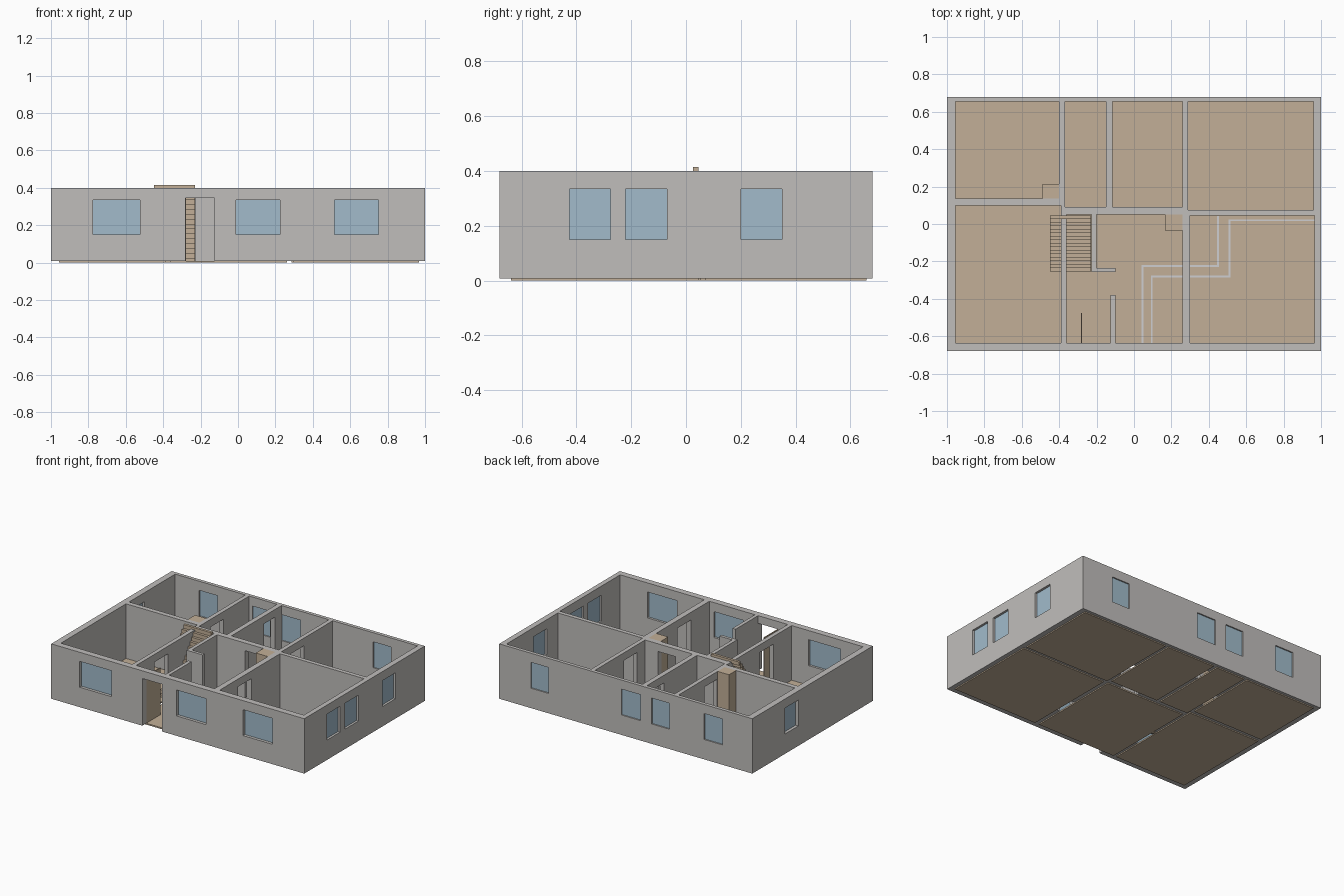
import bpy, bmesh

if "Cube" in bpy.data.objects:
    bpy.data.objects.remove(bpy.data.objects["Cube"])

def mat(name, rgb):
    m = bpy.data.materials.new(name)
    m.diffuse_color = (*rgb, 1)
    m.use_nodes = True
    m.node_tree.nodes["Principled BSDF"].inputs["Base Color"].default_value = m.diffuse_color
    return m

GREY = mat("wall_grey", (0.53, 0.515, 0.50))
TAN = mat("wood_tan", (0.54, 0.43, 0.31))
BLUE = mat("glass_blue", (0.36, 0.50, 0.60))
PALE = mat("pale_line", (0.62, 0.62, 0.64))

def boxes(name, items, material=None):
    """One object made of boxes given as (x0, x1, y0, y1, z0, z1)."""
    bm = bmesh.new()
    for x0, x1, y0, y1, z0, z1 in items:
        vs = bmesh.ops.create_cube(bm, size=1)["verts"]
        for v in vs:
            v.co = (x1 if v.co.x > 0 else x0,
                    y1 if v.co.y > 0 else y0,
                    z1 if v.co.z > 0 else z0)
    me = bpy.data.meshes.new(name)
    bm.to_mesh(me)
    bm.free()
    ob = bpy.data.objects.new(name, me)
    bpy.context.collection.objects.link(ob)
    if material:
        me.materials.append(material)
    return ob

def cut(target, cutter):
    cutter.hide_render = True
    m = target.modifiers.new("cut", 'BOOLEAN')
    m.operation, m.solver, m.object = 'DIFFERENCE', 'EXACT', cutter
    bpy.context.view_layer.objects.active = target
    bpy.ops.object.modifier_apply(modifier=m.name)
    bpy.data.objects.remove(cutter)

Z0, H, DOOR = 0.008, 0.40, 0.345
W0, W1 = 0.15, 0.335          # window sill and head

# rooms: x0, x1, y0, y1
rooms = {
    "back_left": (-0.955, -0.40, 0.135, 0.655),
    "bath": (-0.37, -0.15, 0.09, 0.655),
    "back_middle": (-0.115, 0.26, 0.09, 0.655),
    "back_right": (0.29, 0.96, 0.075, 0.655),
    "front_left": (-0.955, -0.39, -0.635, 0.10),
    "hall": (-0.36, 0.26, -0.635, 0.05),
    "front_right": (0.30, 0.965, -0.635, 0.045),
}

# windows along each outer wall
front = [(-0.775, -0.525), (-0.01, 0.225), (0.515, 0.75)]
back = [(-0.765, -0.62), (-0.345, -0.205), (-0.115, 0.035), (0.61, 0.75)]
right = [(-0.425, -0.275), (-0.22, -0.07), (0.20, 0.35)]
left = [(0.16, 0.31)]

holes, panes = [], []
for spans, y0, y1, yp in ((front, -0.75, -0.60, -0.655), (back, 0.62, 0.75, 0.667)):
    for a, b in spans:
        holes.append((a, b, y0, y1, W0, W1))
        panes.append((a, b, yp - 0.004, yp + 0.004, W0, W1))
for spans, x0, x1, xp in ((right, 0.92, 1.05, 0.98), (left, -1.05, -0.92, -0.975)):
    for a, b in spans:
        holes.append((x0, x1, a, b, W0, W1))
        panes.append((xp - 0.004, xp + 0.004, a, b, W0, W1))

# doorways
for x0, x1, y0, y1 in [
    (-0.28, -0.125, -0.75, -0.60),    # entrance
    (-0.42, -0.34, -0.43, -0.275),    # front left room
    (0.24, 0.32, -0.43, -0.275),      # front right room
    (0.24, 0.31, 0.18, 0.33),         # back right room
    (0.02, 0.16, 0.03, 0.11),         # back middle room
    (-0.42, -0.35, 0.22, 0.365),      # back left room
    (-0.17, -0.10, 0.46, 0.58),       # bath
]:
    holes.append((x0, x1, y0, y1, -0.1, DOOR))

# wall block with rooms and openings cut out
walls = boxes("walls", [(-1, 1, -0.68, 0.68, Z0, H)], GREY)
cut(walls, boxes("room_cutter", [(*r, -0.1, 0.6) for r in rooms.values()]))
cut(walls, boxes("opening_cutter", holes))

# free-standing hall partitions
boxes("stair_partition", [(-0.226, -0.20, -0.235, 0.052, Z0, H)], GREY)
boxes("stair_end_partition", [(-0.226, -0.10, -0.257, -0.235, Z0, H)], GREY)
boxes("entry_partition", [(-0.125, -0.10, -0.638, -0.38, Z0, H)], GREY)

boxes("window_panes", panes, BLUE)

# floors, one per room
for name, r in rooms.items():
    boxes(name + "_floor", [(r[0] - .003, r[1] + .003, r[2] - .003, r[3] + .003, 0, 0.01)], TAN)

# stairs rising towards the back
N, Y0, Y1 = 16, -0.255, 0.045
d, h = (Y1 - Y0) / N, 0.415 / N
boxes("stairs", [(-0.45, -0.23, Y0 + i * d, Y0 + (i + 1) * d, i * h, (i + 1) * h)
                 for i in range(N)], TAN)

# closets and open entrance door
boxes("back_left_closet", [(-0.49, -0.40, 0.135, 0.215, 0.01, H)], TAN)
boxes("hall_closet", [(0.165, 0.26, -0.035, 0.05, 0.01, H)], TAN)
boxes("entrance_door", [(-0.284, -0.278, -0.635, -0.475, 0.01, DOOR)], TAN)

# thin inlaid floor lines
def floor_line(name, pts, w=0.005):
    items = []
    for (ax, ay), (bx, by) in zip(pts, pts[1:]):
        items.append((min(ax, bx) - w, max(ax, bx) + w,
                      min(ay, by) - w, max(ay, by) + w, 0.009, 0.012))
    boxes(name, items, PALE)

floor_line("floor_line_inner", [(0.045, -0.63), (0.045, -0.225), (0.45, -0.225), (0.45, 0.038)])
floor_line("floor_line_outer", [(0.095, -0.63), (0.095, -0.28), (0.51, -0.28), (0.51, 0.02), (0.96, 0.02)])
